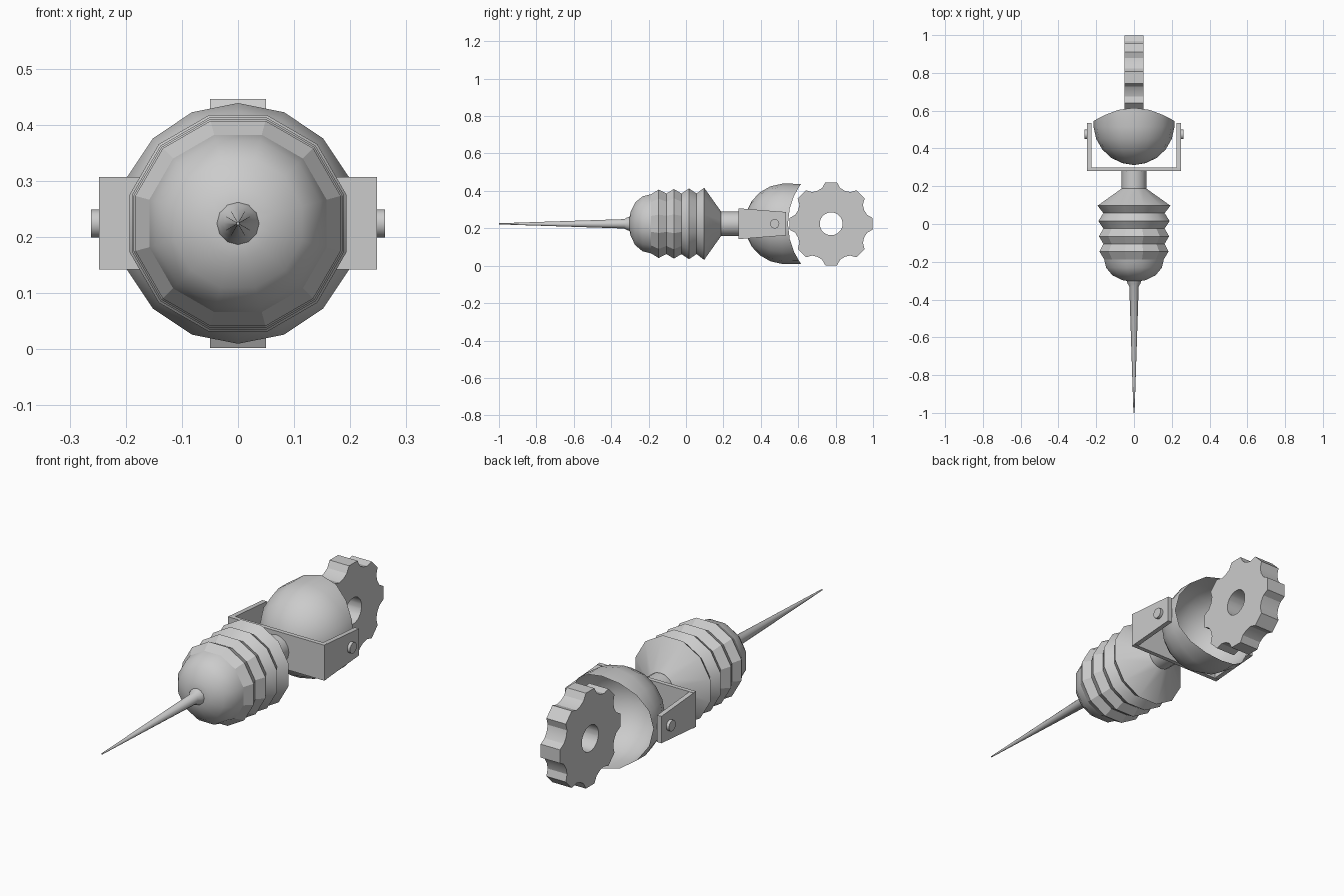
import bpy, bmesh, math
from math import sin, cos, pi

if "Cube" in bpy.data.objects:
    bpy.data.objects.remove(bpy.data.objects["Cube"])

CZ = 0.224  # height of the long axis


def finish(name, bm, angle=30):
    bmesh.ops.recalc_face_normals(bm, faces=bm.faces)
    me = bpy.data.meshes.new(name)
    bm.to_mesh(me)
    bm.free()
    ob = bpy.data.objects.new(name, me)
    bpy.context.collection.objects.link(ob)
    bpy.ops.object.select_all(action='DESELECT')
    ob.select_set(True)
    bpy.context.view_layer.objects.active = ob
    bpy.ops.object.shade_smooth_by_angle(angle=math.radians(angle))
    return ob


def lathe(name, profile, n, phase=0.0, angle=30, cap_end=False, rim=None):
    """Revolve (y, radius) points about the long axis; rim(z) bends the last ring."""
    bm = bmesh.new()
    rings = []
    for i, (y, r) in enumerate(profile):
        ring = []
        for k in range(n):
            a = 2 * pi * (k + phase) / n
            z = r * cos(a)
            yy = rim(z) if rim and i == len(profile) - 1 else y
            ring.append(bm.verts.new((r * sin(a), yy, CZ + z)))
        rings.append(ring)
    for a, b in zip(rings, rings[1:]):
        for k in range(n):
            j = (k + 1) % n
            bm.faces.new((a[k], a[j], b[j], b[k]))
    bm.faces.new(rings[0])
    if cap_end:
        bm.faces.new(rings[-1])
    return finish(name, bm, angle)


def prism(name, loops, x0, x1, angle=30):
    """Extrude a (y, z) outline along x; an equal-length second loop is a hole."""
    bm = bmesh.new()
    v = [[[bm.verts.new((x, y, z)) for y, z in lp] for lp in loops] for x in (x0, x1)]
    for l in range(len(loops)):
        n = len(loops[l])
        for k in range(n):
            j = (k + 1) % n
            bm.faces.new((v[0][l][k], v[0][l][j], v[1][l][j], v[1][l][k]))
    for side in v:
        if len(loops) == 1:
            bm.faces.new(side[0])
        else:
            n = len(side[0])
            for k in range(n):
                j = (k + 1) % n
                bm.faces.new((side[0][k], side[0][j], side[1][j], side[1][k]))
    return finish(name, bm, angle)


# Needle with flared collar
lathe("needle", [(-1.0, 0.003), (-0.33, 0.025), (-0.315, 0.034), (-0.29, 0.041)],
      12, angle=40, cap_end=True)

# Rounded nose and pleated body, twelve-sided with flats on top and sides
k12 = 1 / cos(pi / 12)
nose = [(-0.302, 0.035), (-0.297, 0.062), (-0.272, 0.114), (-0.232, 0.147), (-0.187, 0.158)]
lathe("nose_dome", [(y, r * k12) for y, r in nose], 12, 0.5, 45)
body = [(-0.187, 0.158)]
for i, ridge in enumerate((0.183, 0.186, 0.189, 0.193)):
    y = -0.146 + 0.081 * i
    body.append((y, ridge))
    if i < 3:
        body.append((y + 0.041, 0.162))
body.append((0.187, 0.066))
lathe("bellows_body", [(y, r * k12) for y, r in body], 12, 0.5, 25, cap_end=True)
lathe("neck", [(0.18, 0.066), (0.285, 0.066)], 16, angle=40, cap_end=True)

# Fork: cross plate, two tapered arms, pivot bolts
prism("fork_plate", [[(0.28, 0.142), (0.30, 0.142), (0.30, 0.307), (0.28, 0.307)]], -0.248, 0.248)
arm = [(0.28, 0.142), (0.535, 0.162), (0.535, 0.287), (0.28, 0.307)]
for side, s in (("left", -1), ("right", 1)):
    prism(side + "_fork_arm", [arm], s * 0.226, s * 0.248)
    bolt = [(0.474 + 0.025 * cos(a * pi / 8), CZ + 0.025 * sin(a * pi / 8)) for a in range(16)]
    prism(side + "_pivot_bolt", [bolt], s * 0.24, s * 0.262)

# Open bowl with a rim scooped out around the wheel
bowl = [(0.53 - 0.217 * cos(t), 0.215 * sin(t)) for t in (0.03, 0.3, 0.6, 0.9, 1.2, 1.5)]
bowl.append((0.61, 0.214))
lathe("bowl", bowl, 16, angle=40, rim=lambda z: 0.905 - math.sqrt(0.36 ** 2 - z * z))

# Toothed wheel with a round hole
outer, hole = [], []
for t in range(8):
    for deg, r in ((-8, 0.224), (8, 0.224), (14, 0.198), (22.5, 0.191), (31, 0.198)):
        a = math.radians(45 * t + deg)
        outer.append((0.776 + r * cos(a), CZ + r * sin(a)))
        hole.append((0.776 + 0.061 * cos(a), CZ + 0.061 * sin(a)))
prism("toothed_wheel", [outer, hole], -0.05, 0.05, 20)
